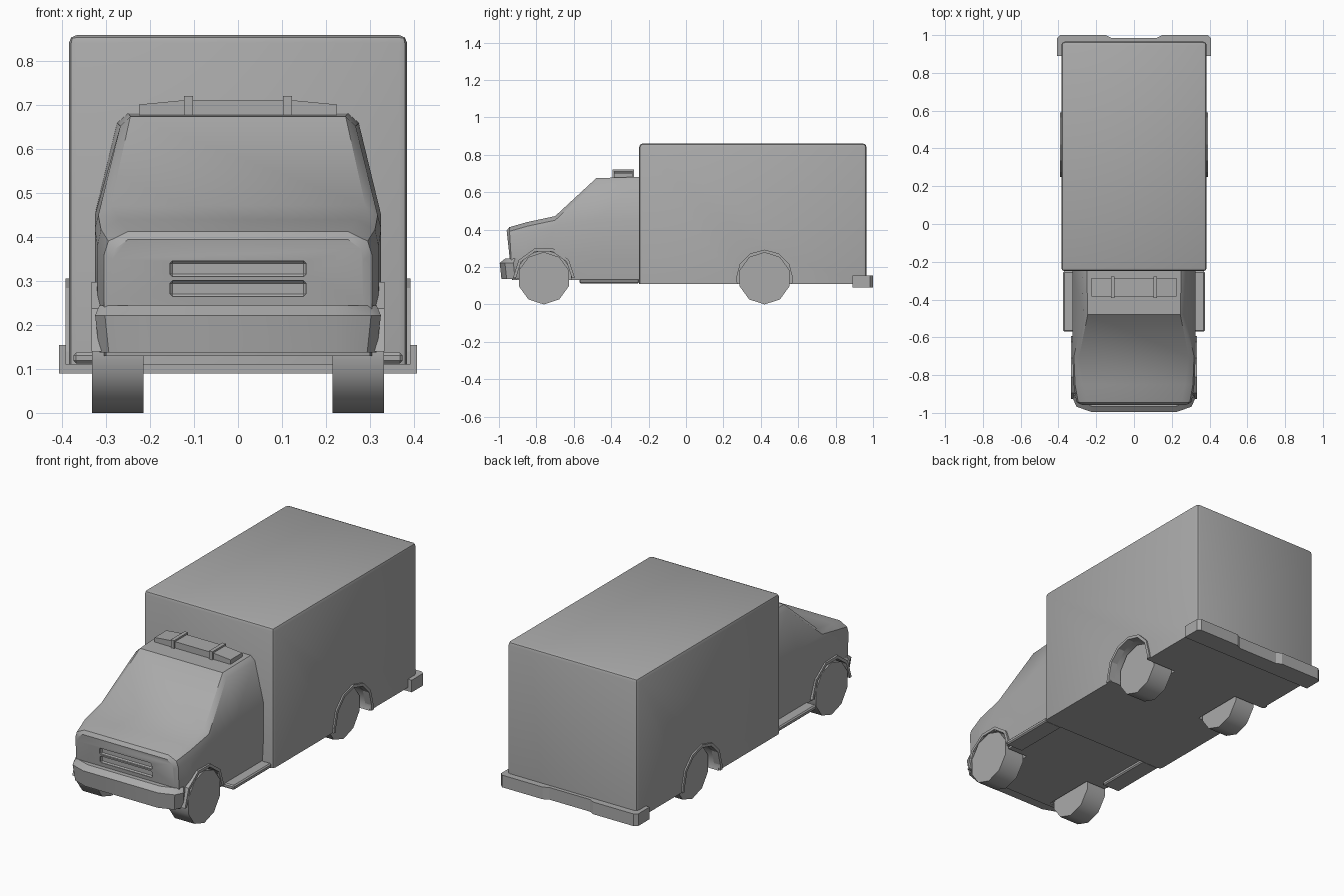
import bpy, bmesh, math

cube = bpy.data.objects.get("Cube")
if cube:
    bpy.data.objects.remove(cube, do_unlink=True)

grey = bpy.data.materials.new("plain_grey")
grey.use_nodes = True
COLOUR = (0.4, 0.4, 0.4, 1)
grey.diffuse_color = COLOUR
grey.node_tree.nodes["Principled BSDF"].inputs["Base Color"].default_value = COLOUR


def loft(name, rings):
    """Skin a list of equal rings of points and cap both ends."""
    bm = bmesh.new()
    rows = [[bm.verts.new(p) for p in ring] for ring in rings]
    n = len(rows[0])
    for a, b in zip(rows, rows[1:]):
        for i in range(n):
            j = (i + 1) % n
            bm.faces.new((a[i], a[j], b[j], b[i]))
    bm.faces.new(rows[0])
    bm.faces.new(rows[-1])
    bmesh.ops.recalc_face_normals(bm, faces=bm.faces)
    mesh = bpy.data.meshes.new(name)
    bm.to_mesh(mesh)
    bm.free()
    mesh.materials.append(grey)
    ob = bpy.data.objects.new(name, mesh)
    bpy.context.collection.objects.link(ob)
    return ob


def box(name, x, y, z):
    ring = [(x[0], y[0]), (x[1], y[0]), (x[1], y[1]), (x[0], y[1])]
    return loft(name, [[(px, py, h) for px, py in ring] for h in z])


def along_x(name, outline, x0, x1):
    """Extrude a (y, z) outline sideways."""
    return loft(name, [[(x, y, z) for y, z in outline] for x in (x0, x1)])


def circle(y, z, r, n):
    return [(y + r * math.sin(math.tau * i / n), z + r * math.cos(math.tau * i / n))
            for i in range(n)]


def mirrored(half):
    """Complete a half outline across x = 0."""
    return half + [(-p[0], *p[1:]) for p in reversed(half)]


def apply_modifier(ob, kind, **settings):
    mod = ob.modifiers.new(kind, kind)
    for key, value in settings.items():
        setattr(mod, key, value)
    bpy.context.view_layer.objects.active = ob
    bpy.ops.object.modifier_apply(modifier=mod.name)


def cut(ob, cutter):
    cutter.hide_render = True
    apply_modifier(ob, "BOOLEAN", object=cutter, operation="DIFFERENCE", solver="EXACT")
    bpy.data.objects.remove(cutter, do_unlink=True)


def smooth(ob, angle=35):
    bpy.ops.object.select_all(action="DESELECT")
    ob.select_set(True)
    bpy.context.view_layer.objects.active = ob
    bpy.ops.object.shade_smooth_by_angle(angle=math.radians(angle))


FRONT_AXLE, REAR_AXLE, HUB = -0.76, 0.42, 0.14

# Cargo box, rounded everywhere except along the floor
cargo = box("cargo_box", (-0.385, 0.385), (-0.25, 0.965), (0.11, 0.86))
bm = bmesh.new()
bm.from_mesh(cargo.data)
edges = [e for e in bm.edges if max(v.co.z for v in e.verts) > 0.5]
bmesh.ops.bevel(bm, geom=edges, offset=0.018, segments=2, profile=0.5, affect="EDGES")
bm.to_mesh(cargo.data)
bm.free()


# Cab, lofted from nose to rear wall
def section(y, top, roof_w, shoulder, belt, belt_w, sill_w, lean=0.0):
    half = [(sill_w, 0.13), (belt_w, 0.25), (belt_w, belt),
            (shoulder, top - 0.022), (roof_w, top)]
    return [(x, y - lean * (z - 0.25), z) for x, z in mirrored(half)]


cab = loft("cab", [
    section(-0.943, 0.395, 0.25, 0.28, 0.35, 0.285, 0.28, 0.11),
    section(-0.935, 0.413, 0.25, 0.295, 0.36, 0.305, 0.30, 0.06),
    section(-0.85, 0.440, 0.27, 0.312, 0.38, 0.32, 0.315),
    section(-0.70, 0.472, 0.29, 0.318, 0.42, 0.326, 0.32),
    section(-0.48, 0.675, 0.245, 0.268, 0.45, 0.326, 0.32),
    section(-0.25, 0.682, 0.25, 0.275, 0.45, 0.326, 0.32),
])

# Wheel wells, wheels and arch lips
for side, s in (("left", 1), ("right", -1)):
    for end, y, body, skin, steps in (("front", FRONT_AXLE, cab, 0.326, 5),
                                      ("rear", REAR_AXLE, cargo, 0.385, 6)):
        cut(body, along_x("well_cutter", circle(y, HUB, 0.152, 2 * steps),
                          s * 0.2, s * 0.45))
        wheel = along_x(f"{end}_{side}_wheel", circle(y, HUB, 0.14, 10),
                        s * 0.215, s * 0.332)
        smooth(wheel, 40)
        arc = [math.pi * i / steps for i in range(steps + 1)]
        lip = [(y + r * math.cos(a), HUB + r * math.sin(a))
               for r, path in ((0.166, arc), (0.15, arc[::-1])) for a in path]
        if end == "rear":
            lip = [(y + 0.17, 0.11)] + lip[:steps + 1] + [
                (y - 0.17, 0.11), (y - 0.15, 0.11)] + lip[steps + 1:] + [(y + 0.15, 0.11)]
        along_x(f"{end}_{side}_arch_lip", lip, s * (skin - 0.03), s * (skin + 0.008))

    # Running board
    board = box(f"{side}_running_board", sorted((s * 0.27, s * 0.375)),
                (-0.57, -0.25), (0.113, 0.137))
    apply_modifier(board, "BEVEL", width=0.006, segments=1)

# Grille slots
for z in (0.265, 0.31):
    slot = box("slot_cutter", (-0.155, 0.155), (-1.1, -0.935), (z, z + 0.036))
    apply_modifier(slot, "BEVEL", width=0.006, segments=1)
    cut(cab, slot)

smooth(cab)
smooth(cargo)


# Front bumper: wrapped plan, tapering below and rolled in on top
def bumper_ring(z, grow):
    plan = mirrored([(0.31, -0.89), (0.322, -0.92), (0.3, -0.965), (0.22, -0.993)])
    return [(x * (1 + grow), y - grow * 0.3, z) for x, y in plan]


front_bumper = loft("front_bumper", [
    bumper_ring(0.137, -0.02), bumper_ring(0.222, 0.01), bumper_ring(0.245, -0.02)])
for v in front_bumper.data.vertices:
    if v.co.z > 0.24 and v.co.y < -0.95:
        v.co.y += 0.02
smooth(front_bumper)

# Rear bumper with a shallow step in the middle
step = mirrored([(0.407, 0.89), (0.407, 0.985), (0.39, 1.0),
                 (0.15, 1.0), (0.12, 0.985)])
loft("rear_bumper", [[(x, y, z) for x, y in step] for z in (0.09, 0.155)])

# Roof light bar with tapered ends and two straps
bar = mirrored([(0.225, 0.676), (0.225, 0.702), (0.12, 0.712)])
loft("light_bar", [[(x, y, z) for x, z in bar] for y in (-0.385, -0.285)])
for side, x in (("left", 0.113), ("right", -0.113)):
    box(f"{side}_light_bar_strap", (x - 0.01, x + 0.01), (-0.393, -0.277), (0.67, 0.721))
